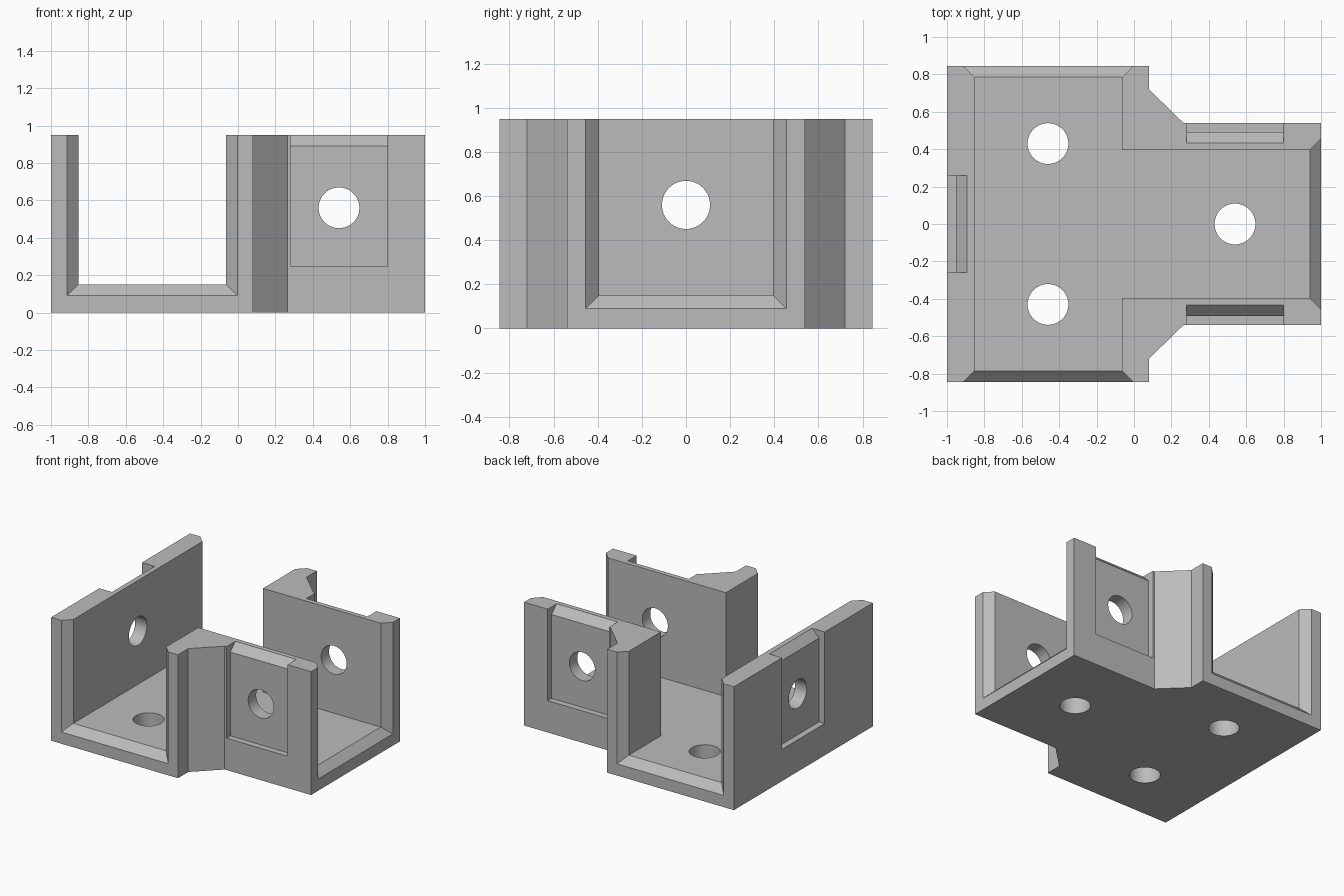
import bpy
from math import radians, pi
from mathutils import Matrix

cube = bpy.data.objects.get("Cube")
if cube:
    bpy.data.objects.remove(cube, do_unlink=True)

HEIGHT, FLOOR, BEVEL = 0.95, 0.15, 0.06

grey = bpy.data.materials.new("plain_grey")
grey.use_nodes = True
grey.diffuse_color = (0.5, 0.5, 0.5, 1)
grey.node_tree.nodes["Principled BSDF"].inputs["Base Color"].default_value = (0.5, 0.5, 0.5, 1)


def loft(name, rings):
    """Closed solid joining rings that have equal point counts."""
    n = len(rings[0])
    verts = [p for ring in rings for p in ring]
    faces = [list(range(n))[::-1], [len(verts) - n + i for i in range(n)]]
    for r in range(len(rings) - 1):
        a, b = r * n, (r + 1) * n
        for i in range(n):
            j = (i + 1) % n
            faces.append([a + i, a + j, b + j, b + i])
    mesh = bpy.data.meshes.new(name)
    mesh.from_pydata(verts, [], faces)
    ob = bpy.data.objects.new(name, mesh)
    bpy.context.collection.objects.link(ob)
    # Consistent outward normals
    bpy.context.view_layer.objects.active = ob
    bpy.ops.object.select_all(action='DESELECT')
    ob.select_set(True)
    bpy.ops.object.mode_set(mode='EDIT')
    bpy.ops.mesh.select_all(action='SELECT')
    bpy.ops.mesh.normals_make_consistent(inside=False)
    bpy.ops.object.mode_set(mode='OBJECT')
    return ob


# Body: T-shaped outline, mirrored front to back
half = [(-1, -0.845), (0.08, -0.845), (0.08, -0.72), (0.265, -0.54), (1, -0.54)]
outline = half + [(x, -y) for x, y in reversed(half)]
body = loft("corner_bracket", [[(x, y, z) for x, y in outline] for z in (0, HEIGHT)])
body.data.materials.append(grey)
cutters = []


def channel(name, lo, hi, stations, along):
    """Open-topped slot; each station is (position, flare)."""
    rings = []
    for pos, f in stations:
        ring = [(lo - f, FLOOR - f), (hi + f, FLOOR - f), (hi + f, 1.2), (lo - f, 1.2)]
        rings.append([(u, pos, z) if along == 'Y' else (pos, u, z) for u, z in ring])
    cutters.append(loft(name, rings))


# Crossing channels with flared mouths
over = 2 * BEVEL
channel("long_channel", -0.853, -0.063,
        [(-0.905, over), (-0.785, 0), (0.785, 0), (0.905, over)], 'Y')
channel("side_channel", -0.395, 0.395, [(-0.5, 0), (0.94, 0), (1.06, over)], 'X')


# Pocket in a wall, with its top edge sloping inward
def pocket(name, centre, width, face, angle):
    d = face - 0.048
    side = [(face + 0.2, 0.245), (d, 0.245), (d, HEIGHT - BEVEL),
            (d - over, HEIGHT + BEVEL), (face + 0.2, HEIGHT + BEVEL)]
    ob = loft(name, [[(centre + s * width / 2, -y, z) for y, z in side] for s in (-1, 1)])
    ob.data.transform(Matrix.Rotation(radians(angle), 4, 'Z'))
    cutters.append(ob)


pocket("front_pocket", 0.54, 0.52, 0.54, 0)
pocket("back_pocket", -0.54, 0.52, 0.54, 180)
pocket("left_pocket", 0, 0.52, 1.0, -90)


# Screw holes
def hole(name, loc, depth, rot=(0, 0, 0)):
    bpy.ops.mesh.primitive_cylinder_add(vertices=64, radius=0.109, depth=depth,
                                        location=loc, rotation=rot)
    bpy.context.object.name = name
    cutters.append(bpy.context.object)


for x, y in ((-0.46, -0.43), (-0.46, 0.43), (0.54, 0)):
    hole("floor_hole", (x, y, 0.1), 0.4)
hole("cross_hole", (0.54, 0, 0.56), 1.6, (pi / 2, 0, 0))
hole("end_hole", (-0.95, 0, 0.56), 0.5, (0, pi / 2, 0))

# Cut everything out of the body
for c in cutters:
    c.hide_render = True
    mod = body.modifiers.new(c.name, 'BOOLEAN')
    mod.operation, mod.solver, mod.object = 'DIFFERENCE', 'EXACT', c
bpy.context.view_layer.update()
evaluated = body.evaluated_get(bpy.context.evaluated_depsgraph_get())
result = bpy.data.meshes.new_from_object(evaluated)
body.modifiers.clear()
body.data = result
result.materials.clear()
result.materials.append(grey)
for p in result.polygons:
    p.material_index = 0
for c in cutters:
    bpy.data.objects.remove(c, do_unlink=True)

# Round holes smooth, edges sharp
bpy.ops.object.select_all(action='DESELECT')
body.select_set(True)
bpy.context.view_layer.objects.active = body
bpy.ops.object.shade_smooth_by_angle(angle=radians(30))
